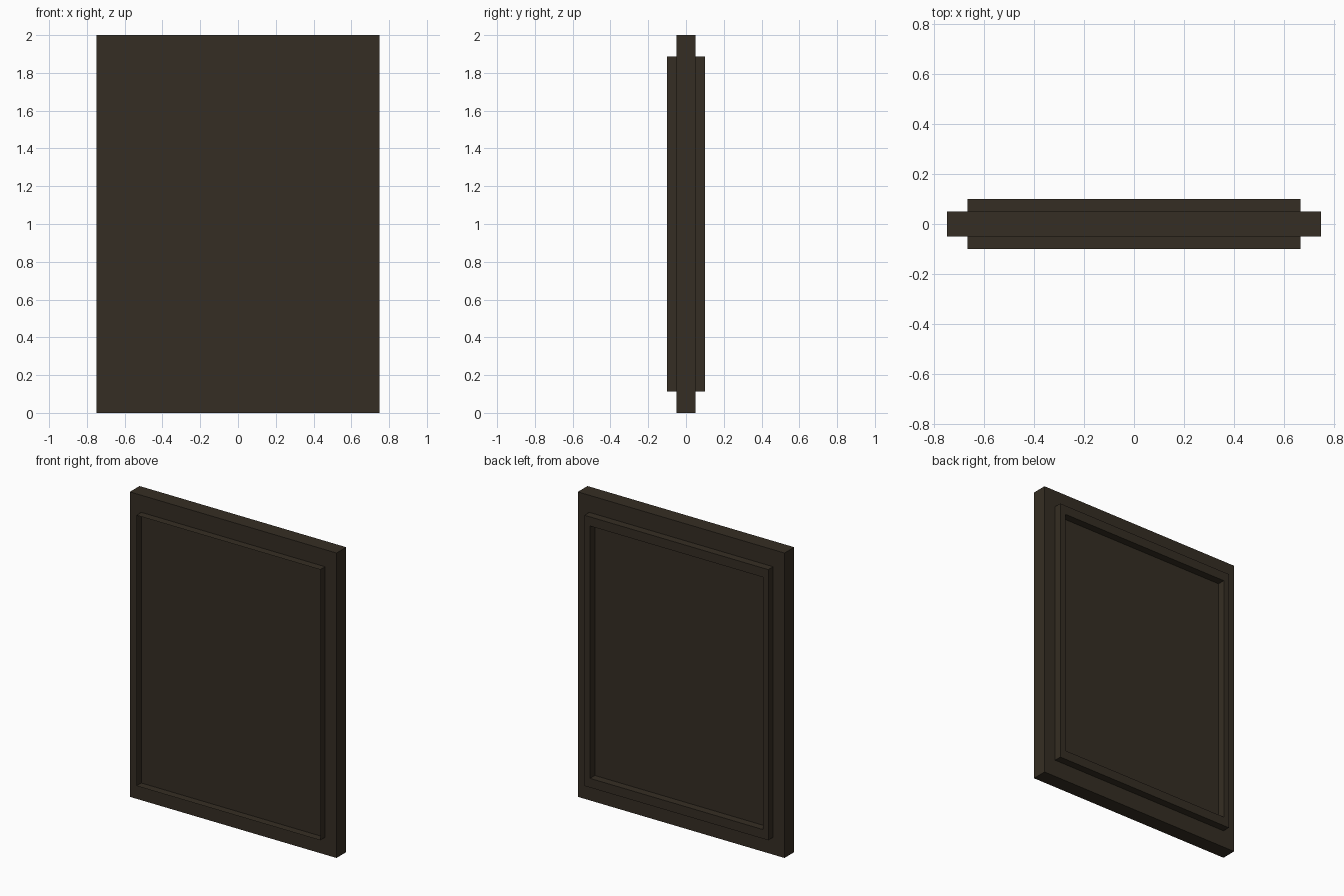
import bpy, bmesh

if "Cube" in bpy.data.objects:
    bpy.data.objects.remove(bpy.data.objects["Cube"])

mat = bpy.data.materials.new("dark brown wood")
mat.diffuse_color = (0.036, 0.027, 0.017, 1)
mat.use_nodes = True
mat.node_tree.nodes["Principled BSDF"].inputs["Base Color"].default_value = mat.diffuse_color


def finish(name, bm):
    me = bpy.data.meshes.new(name)
    bm.to_mesh(me)
    bm.free()
    me.materials.append(mat)
    ob = bpy.data.objects.new(name, me)
    bpy.context.collection.objects.link(ob)
    return ob


def loop(bm, hx, z0, z1, y):
    """Rectangle of vertices, counter-clockwise seen from the front (-y)."""
    return [bm.verts.new((x, y, z)) for x, z in
            ((-hx, z0), (hx, z0), (hx, z1), (-hx, z1))]


def bridge(bm, a, b):
    for i in range(4):
        j = (i + 1) % 4
        bm.faces.new((a[i], a[j], b[j], b[i]))


# main slab
bm = bmesh.new()
front = loop(bm, 0.75, 0, 2, -0.05)
back = loop(bm, 0.75, 0, 2, 0.05)
bm.faces.new(front)
bm.faces.new(back[::-1])
bridge(bm, back, front)
finish("door_slab", bm)

# front moulding: a paper-thin raised edge, open at the front
bm = bmesh.new()
bridge(bm, loop(bm, 0.667, 0.113, 1.888, -0.05),
       loop(bm, 0.667, 0.113, 1.888, -0.10))
finish("front_trim", bm)

# back moulding: raised frame with a flat rim around the recessed panel
bm = bmesh.new()
loops = [loop(bm, 0.667, 0.113, 1.888, 0.05),
         loop(bm, 0.667, 0.113, 1.888, 0.10),
         loop(bm, 0.627, 0.173, 1.828, 0.10),
         loop(bm, 0.627, 0.173, 1.828, 0.05)]
for a, b in zip(loops, loops[1:]):
    bridge(bm, b, a)
bmesh.ops.recalc_face_normals(bm, faces=bm.faces)
rim = max(bm.faces, key=lambda f: f.calc_center_median().y)
if rim.normal.y < 0:
    bmesh.ops.reverse_faces(bm, faces=bm.faces)
finish("back_frame", bm)
